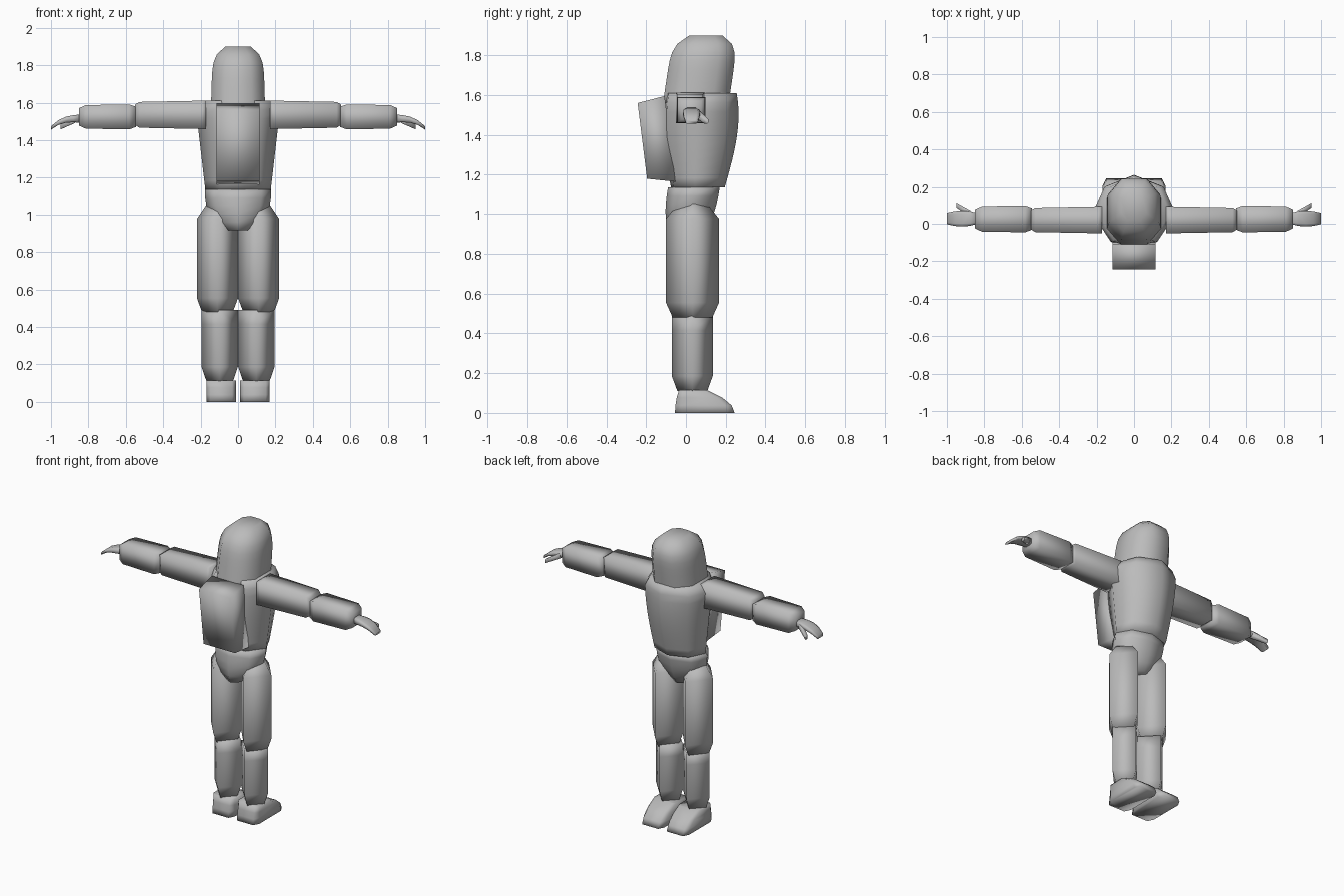
import bpy, bmesh, math

cube = bpy.data.objects.get("Cube")
if cube:
    bpy.data.objects.remove(cube, do_unlink=True)

GREY = (0.5, 0.5, 0.5, 1)
suit_grey = bpy.data.materials.new("suit grey")
suit_grey.use_nodes = True
suit_grey.diffuse_color = GREY
suit_grey.node_tree.nodes["Principled BSDF"].inputs["Base Color"].default_value = GREY


def even_steps(count):
    return [step / count for step in range(count + 1)]


def chamfered(cut):
    """Unit square outline with cut corners, listed in order of angle."""
    short = 1 - cut
    corners = [(a * u, b * v) for a in (-1, 1) for b in (-1, 1)
               for u, v in ((1, short), (short, 1))]
    return sorted(corners, key=lambda point: math.atan2(point[1], point[0]))


def circle(sides):
    angles = [math.tau * step for step in even_steps(sides)[:-1]]
    return [(math.cos(angle), math.sin(angle)) for angle in angles]


def place(axis, along, u, v, side):
    """Turn section coordinates into a point; side mirrors it across x."""
    x, y, z = {"x": (along, u, v), "y": (u, along, v), "z": (u, v, along)}[axis]
    return x * side, y, z


def sweep(name, outline, axis, start, end, stations, shape, side=1):
    """Skin an outline along an axis; shape(t) gives its centre and half sizes."""
    bm = bmesh.new()
    loops = []
    for t in stations:
        along = start + (end - start) * t
        centre_u, centre_v, half_u, half_v = shape(t)
        loops.append([
            bm.verts.new(place(axis, along, centre_u + u * half_u, centre_v + v * half_v, side))
            for u, v in outline])
    for lower, upper in zip(loops, loops[1:]):
        for i in range(len(outline)):
            bm.faces.new((lower[i - 1], lower[i], upper[i], upper[i - 1]))
    bm.faces.new(loops[0])
    bm.faces.new(loops[-1])
    bmesh.ops.recalc_face_normals(bm, faces=bm.faces[:])

    mesh = bpy.data.meshes.new(name)
    bm.to_mesh(mesh)
    bm.free()
    mesh.materials.append(suit_grey)
    part = bpy.data.objects.new(name, mesh)
    bpy.context.collection.objects.link(part)
    bpy.ops.object.select_all(action="DESELECT")
    part.select_set(True)
    bpy.context.view_layer.objects.active = part
    bpy.ops.object.shade_smooth_by_angle(angle=math.radians(105))
    return part


def limb(name, outline, axis, start, end, middle, half, near, far, tip, side, taper=1):
    """Padded segment whose near and far ends are drawn in over the tip length."""
    def shape(t):
        pinch = {0: near, 1: far}.get(t, 1)
        scale = pinch * (1 + (taper - 1) * t)
        return middle[0], middle[1], half[0] * scale, half[1] * scale
    sweep(name, outline, axis, start, end, (0, tip, 1 - tip, 1), shape, side)


# Sections shared by the parts
diamond = circle(4)
square = [(1, 1), (-1, 1), (-1, -1), (1, -1)]
padded = chamfered(0.35)
barrel = circle(8)
# The chest is flatter and narrower behind
torso = [(u * (0.8 if -0.9 < v < -0.1 else 1), max(v * 1.25, -1)) for u, v in barrel]


# Domed helmet
def helmet_shape(t):
    dome = 1 - t ** 8 / 2
    return 0, 0.05 + t / 20, 0.145 * dome * (1 - t / 15), 0.165 * dome


sweep("helmet", chamfered(0.5), "z", 1.56, 1.9, even_steps(8), helmet_shape)


# Chest widening to the shoulders, with a rounded top edge
def chest_shape(t):
    width = 0.175 + 0.055 * t - 0.04 * t ** 30
    depth = 0.12 + 0.1 * t - 0.06 * t ** 3
    return 0, 0.045 + t / 100, width, depth


sweep("chest", torso, "z", 1.137, 1.61, even_steps(10), chest_shape)


# Pelvis narrowing between the legs
def pelvis_shape(t):
    narrowing = (1 - t) ** 3
    return 0, 0.005 + 0.035 * t, 0.177 * (1 - 0.65 * narrowing), 0.13 - 0.04 * narrowing


sweep("pelvis", barrel, "z", 0.915, 1.137, even_steps(5), pelvis_shape)

# Backpack, shorter at the rear and leaning with the back
pack_middle = 1.38
backpack = sweep("backpack", square, "y", -0.08, -0.22, (0, 1),
                 lambda t: (0, pack_middle - t / 100, 0.115, 0.215 - t / 40))
for vertex in backpack.data.vertices:
    vertex.co.y -= (vertex.co.z - pack_middle) / 8


# Foot with a sloping instep
def foot_shape(t):
    return 0.09, 0.095 - 0.06 * t * t, 0.078, 0.15 - 0.08 * t * t


# Hand with drooping fingers
def hand_shape(t):
    return 0.028, 1.515 - t ** 3 / 20, 0.03 + t * (1 - t) / 20, 0.022 - t / 80


# Thumb spreading forward and down
def thumb_shape(t):
    return 0.05 + t / 20, 1.51 - t / 25, 0.018 - t / 200, 0.018 - t / 200


for label, side in (("left", 1), ("right", -1)):
    # Legs, diamond shaped in section
    limb(label + "_thigh", diamond, "z", 0.48, 1.05, middle=(0.11, 0.033), half=(0.11, 0.133),
         near=0.75, far=0.55, tip=0.13, side=side)
    limb(label + "_shin", diamond, "z", 0.11, 0.49, middle=(0.098, 0.032), half=(0.097, 0.103),
         near=0.73, far=1, tip=0.2, side=side)
    sweep(label + "_foot", chamfered(0.25), "z", 0, 0.115, even_steps(3), foot_shape, side)

    # Arms, square in section
    limb(label + "_upper_arm", square, "x", 0.17, 0.55, middle=(0.021, 1.535), half=(0.072, 0.076),
         near=1, far=0.8, tip=0.06, side=side, taper=0.9)
    limb(label + "_forearm", square, "x", 0.545, 0.85, middle=(0.026, 1.524), half=(0.072, 0.067),
         near=0.8, far=0.75, tip=0.12, side=side, taper=0.93)
    sweep(label + "_hand", padded, "x", 0.84, 1, even_steps(4), hand_shape, side)
    sweep(label + "_thumb", padded, "x", 0.87, 0.95, even_steps(2), thumb_shape, side)
